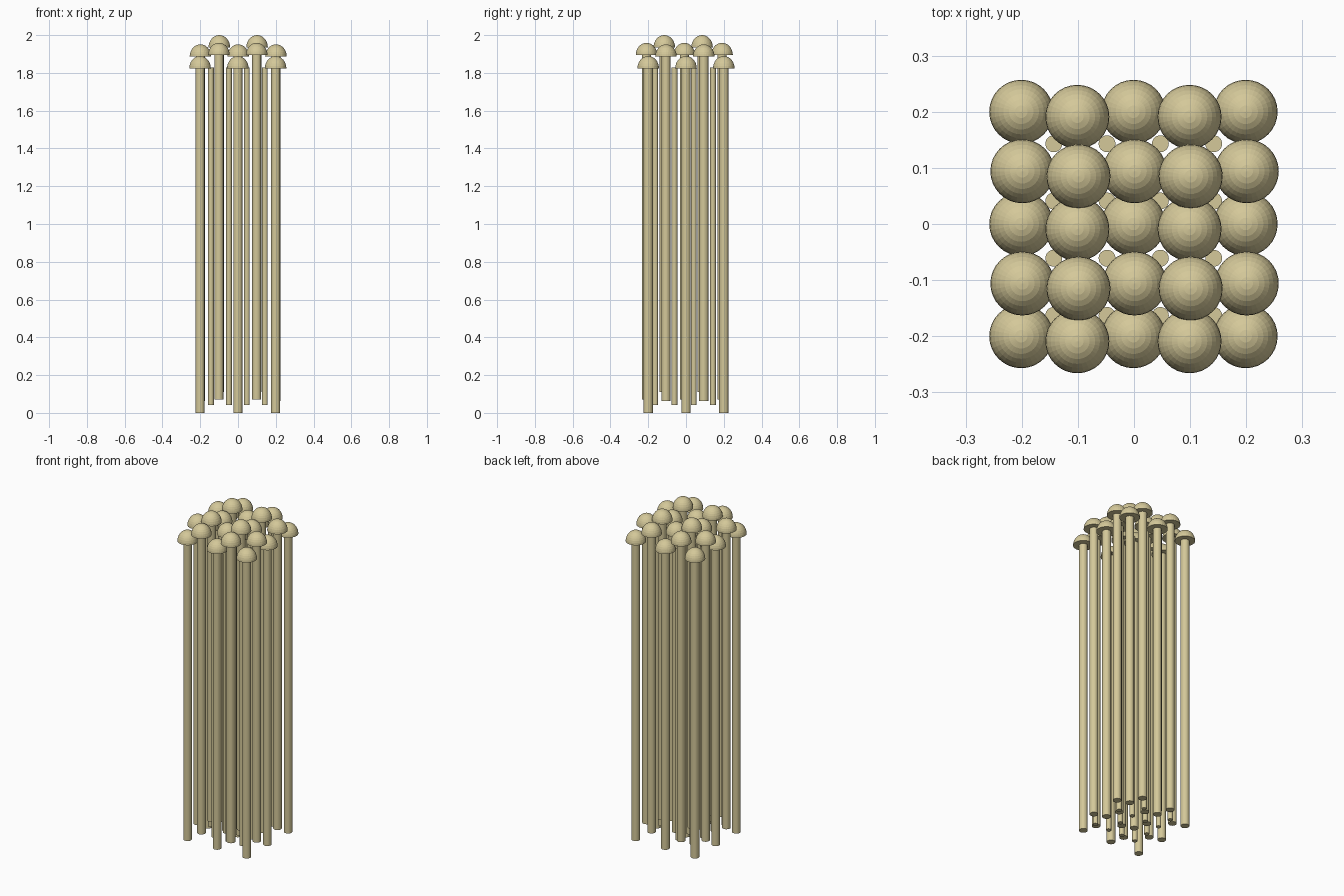
import bpy, bmesh, math
from mathutils import Matrix, Vector

cube = bpy.data.objects.get("Cube")
if cube:
    bpy.data.objects.remove(cube, do_unlink=True)

# One tan colour for everything
tan = bpy.data.materials.new("tan")
tan.use_nodes = True
colour = (0.66, 0.58, 0.32, 1)
tan.diffuse_color = colour
tan.node_tree.nodes["Principled BSDF"].inputs["Base Color"].default_value = colour

SIDES = 32
CAP_RADIUS, CAP_HEIGHT = 0.057, 0.065
STALK_RADIUS, STALK_LENGTH = 0.024, 1.824
THIN_RADIUS, THIN_LENGTH = 0.015, 1.785


def make_mesh(name, bm):
    mesh = bpy.data.meshes.new(name)
    bm.to_mesh(mesh)
    bm.free()
    mesh.materials.append(tan)
    return mesh


def rod_mesh(name, radius, length):
    bm = bmesh.new()
    bmesh.ops.create_cone(bm, cap_ends=True, segments=SIDES, radius1=radius, radius2=radius,
                          depth=length, matrix=Matrix.Translation((0, 0, length / 2)))
    return make_mesh(name, bm)


def dome_mesh(name):
    # Upper half of a sphere, closed by a flat underside
    bm = bmesh.new()
    bmesh.ops.create_uvsphere(bm, u_segments=SIDES, v_segments=SIDES // 2, radius=1)
    cut = bmesh.ops.bisect_plane(bm, geom=bm.verts[:] + bm.edges[:] + bm.faces[:], dist=1e-4,
                                 plane_co=(0, 0, 0), plane_no=(0, 0, 1), clear_inner=True)
    rim = [e for e in bm.edges if e.is_boundary]
    bmesh.ops.contextual_create(bm, geom=rim)
    bmesh.ops.scale(bm, vec=Vector((CAP_RADIUS, CAP_RADIUS, CAP_HEIGHT)), verts=bm.verts)
    bmesh.ops.recalc_face_normals(bm, faces=bm.faces)
    return make_mesh(name, bm)


def place(name, mesh, location):
    obj = bpy.data.objects.new(name, mesh)
    obj.location = location
    bpy.context.collection.objects.link(obj)


stalk = rod_mesh("stalk", STALK_RADIUS, STALK_LENGTH)
thin_stalk = rod_mesh("thin_stalk", THIN_RADIUS, THIN_LENGTH)
cap = dome_mesh("cap")

# Five by five capped stalks; every second row and column is raised and nudged
for i in range(5):
    for j in range(5):
        odd_x, odd_y = i % 2, j % 2
        x = (i - 2) * 0.1 - 0.001 + 0.002 * odd_y
        y = (j - 2) * 0.1 - 0.009 * odd_x - 0.006 * odd_y
        z = (0, 0.07, 0.062, 0.111)[odd_x + 2 * odd_y]
        place(f"stalk_{i}_{j}", stalk, (x, y, z))
        place(f"cap_{i}_{j}", cap, (x, y, z + STALK_LENGTH))

# Four by four thin stalks standing in the gaps
for i in range(4):
    for j in range(4):
        place(f"thin_stalk_{i}_{j}", thin_stalk,
              (-0.143 + i * 0.095, -0.163 + j * 0.102, 0.043))
